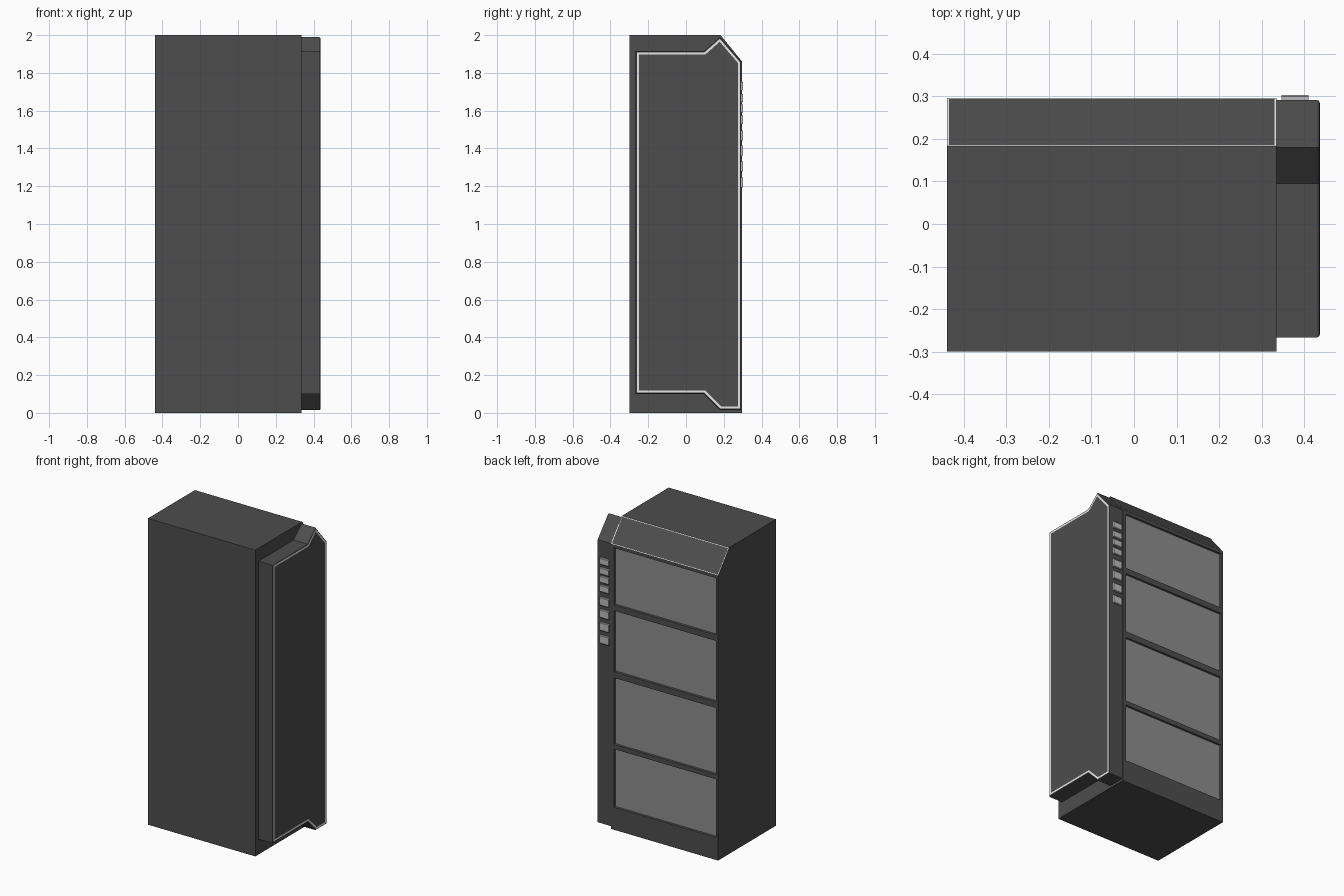
import bpy
import bmesh

cube = bpy.data.objects.get("Cube")
if cube:
    bpy.data.objects.remove(cube, do_unlink=True)


def material(name, value):
    mat = bpy.data.materials.new(name)
    mat.use_nodes = True
    colour = (value, value, value, 1)
    mat.diffuse_color = colour
    mat.node_tree.nodes["Principled BSDF"].inputs["Base Color"].default_value = colour
    return mat


charcoal = material("charcoal", 0.075)
glass_grey = material("window grey", 0.27)
button_grey = material("button grey", 0.5)
white = material("white trim", 0.8)


def prism(profile, x0, x1):
    """Extrude a (y, z) profile along x."""
    bm = bmesh.new()
    face = bm.faces.new([bm.verts.new((x0, y, z)) for y, z in profile])
    result = bmesh.ops.extrude_face_region(bm, geom=[face], use_keep_orig=True)
    verts = [v for v in result["geom"] if isinstance(v, bmesh.types.BMVert)]
    bmesh.ops.translate(bm, verts=verts, vec=(x1 - x0, 0, 0))
    bmesh.ops.recalc_face_normals(bm, faces=bm.faces)
    bm.normal_update()
    return bm


def finish(bm, name, mats):
    mesh = bpy.data.meshes.new(name)
    bm.to_mesh(mesh)
    bm.free()
    for mat in mats:
        mesh.materials.append(mat)
    obj = bpy.data.objects.new(name, mesh)
    bpy.context.collection.objects.link(obj)
    return obj


def trim_ring(bm, face, width):
    """Outline a face with a thin band in the second material."""
    ring = bmesh.ops.inset_region(bm, faces=[face], thickness=width, use_even_offset=True)
    for f in ring["faces"]:
        f.material_index = 1


# Cabinet with sloped header
bm = prism([(-0.3, 0), (0.297, 0), (0.297, 1.86), (0.183, 2), (-0.3, 2)], -0.44, 0.335)
slope = next(f for f in bm.faces if f.normal.y > 0.5 and f.normal.z > 0.3)
trim_ring(bm, slope, 0.005)

# Cut the rear face into a grid, then sink the four windows
windows = [(0.147, 0.527), (0.557, 0.992), (1.032, 1.43), (1.468, 1.84)]
left, right = -0.425, 0.312
cuts = [((0, 0, z), (0, 0, 1)) for pair in windows for z in pair]
cuts += [((x, 0, 0), (1, 0, 0)) for x in (left, right)]
for point, normal in cuts:
    rear = [f for f in bm.faces if f.normal.y > 0.99]
    geom = set(rear)
    for f in rear:
        geom.update(f.edges, f.verts)
    bmesh.ops.bisect_plane(bm, geom=list(geom), plane_co=point, plane_no=normal)
    bm.normal_update()


def is_window(f):
    c = f.calc_center_median()
    return (f.normal.y > 0.99 and left < c.x < right
            and any(low < c.z < high for low, high in windows))


panes = [f for f in bm.faces if is_window(f)]
bmesh.ops.inset_individual(bm, faces=panes, thickness=0.003, depth=-0.01, use_even_offset=True)
for f in panes:
    f.material_index = 2
finish(bm, "cabinet", [charcoal, white, glass_grey])

# Side housing with softened outer edge and a white outline
bm = prism([(-0.267, 0.1), (0.095, 0.1), (0.18, 0.015), (0.292, 0.015),
            (0.292, 1.86), (0.18, 1.99), (0.095, 1.915), (-0.267, 1.915)], 0.335, 0.437)
outer = next(f for f in bm.faces if f.normal.x > 0.9)
bmesh.ops.bevel(bm, geom=list(outer.edges), offset=0.007, segments=2,
                profile=0.5, affect='EDGES')
bm.normal_update()
outer = max((f for f in bm.faces if f.normal.x > 0.99), key=lambda f: f.calc_area())
trim_ring(bm, outer, 0.011)
finish(bm, "side_housing", [charcoal, white])

# Column of selection buttons on the rear of the housing
for i, z in enumerate((1.73, 1.667, 1.612, 1.552, 1.468, 1.388, 1.304, 1.22)):
    h = 0.022 if i < 4 else 0.027
    bm = prism([(0.285, z - h), (0.3, z - h), (0.303, z - h + 0.004),
                (0.303, z + h - 0.004), (0.3, z + h), (0.285, z + h)], 0.347, 0.411)
    finish(bm, f"button_{i + 1}", [button_grey])
